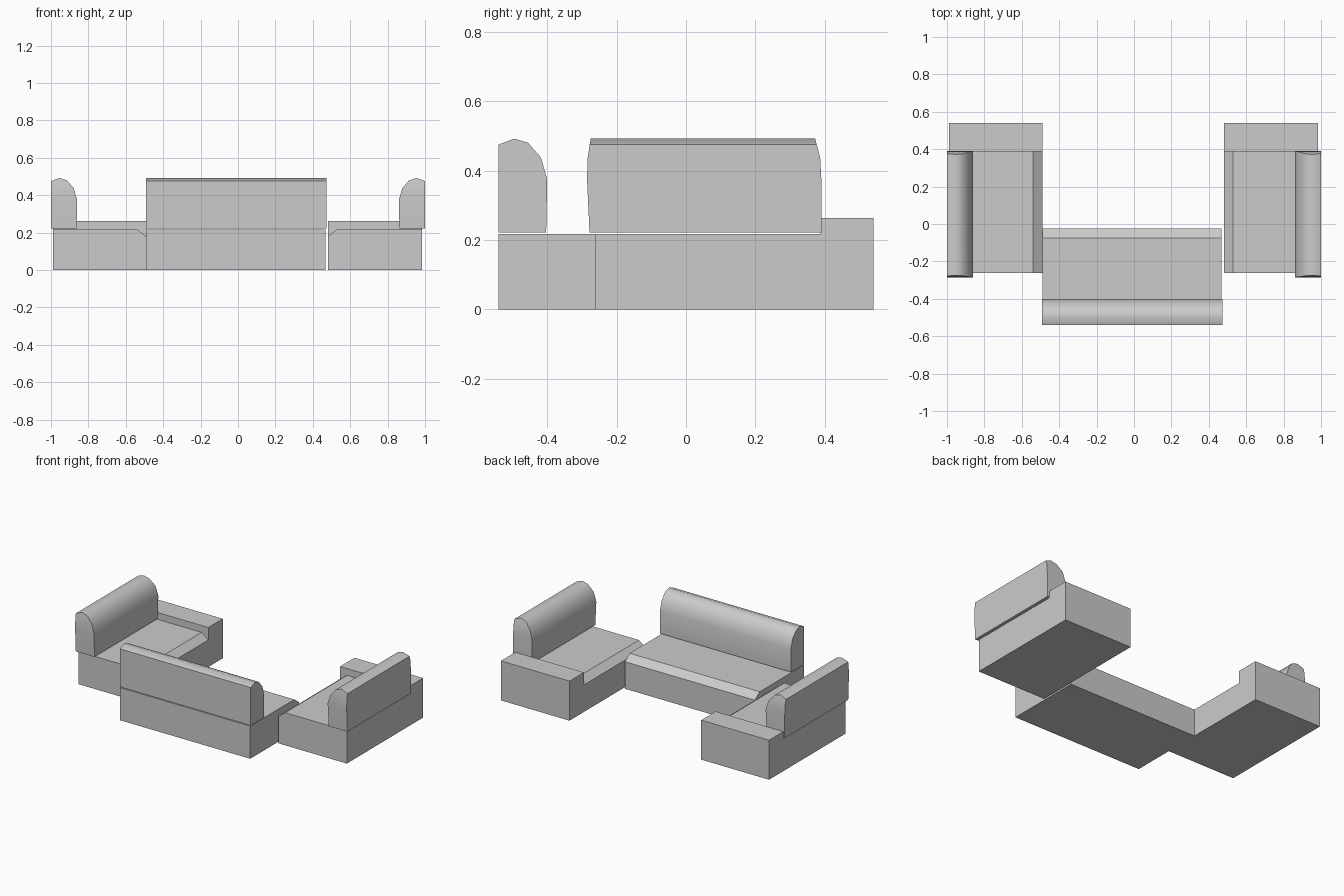
import bpy, bmesh, math

if "Cube" in bpy.data.objects:
    bpy.data.objects.remove(bpy.data.objects["Cube"])


def finish(name, bm, smooth=0):
    bmesh.ops.recalc_face_normals(bm, faces=bm.faces)
    me = bpy.data.meshes.new(name)
    bm.to_mesh(me)
    bm.free()
    ob = bpy.data.objects.new(name, me)
    bpy.context.collection.objects.link(ob)
    if smooth:
        bpy.ops.object.select_all(action='DESELECT')
        ob.select_set(True)
        bpy.context.view_layer.objects.active = ob
        bpy.ops.object.shade_smooth_by_angle(angle=math.radians(smooth))


def loft(name, place, outer, inner, apex, ends, smooth=0):
    """Sweep a (depth, z) outline along its length; ends(z) gives both end positions."""
    profile = outer + ([apex] if apex else []) + inner[::-1]
    bm = bmesh.new()
    rings = []
    for side in (0, 1):
        rings.append([bm.verts.new((*place(d, ends(z)[side]), z)) for d, z in profile])
    n, k = len(profile), len(outer)
    for i in range(n):
        j = (i + 1) % n
        bm.faces.new((rings[0][i], rings[0][j], rings[1][j], rings[1][i]))
    # end caps as rows of quads closed by a triangle
    for r in rings:
        for i in range(k - 1):
            bm.faces.new((r[i], r[i + 1], r[n - 2 - i], r[n - 1 - i]))
        if apex:
            bm.faces.new((r[k - 1], r[k], r[k + 1]))
    finish(name, bm, smooth)


def box(name, x0, x1, y0, y1, z0, z1):
    bm = bmesh.new()
    bmesh.ops.create_cube(bm, size=1)
    for v in bm.verts:
        v.co = ((x0, x1)[v.co.x > 0], (y0, y1)[v.co.y > 0], (z0, z1)[v.co.z > 0])
    finish(name, bm)


def bulge(z):
    """Side cushion ends: swelling at one end, tapered top at the other."""
    t = (z - 0.222) / 0.27
    near = -0.278 - 0.009 * min(t / 0.7, 1) + 0.012 * max(0, (t - 0.7) / 0.3)
    far = 0.39 - 0.018 * max(0, (t - 0.75) / 0.25)
    return near, far


# Shared cushion outline: flat rear, rounded top and front
BACK_OUTER = [(0, 0.222), (0, 0.375), (0, 0.437), (0, 0.475)]
BACK_INNER = [(0.137, 0.222), (0.14, 0.375), (0.122, 0.437), (0.085, 0.48)]
APEX = (0.045, 0.492)


def seat(name, place, d0, d1, ends):
    # block with a chamfered front edge
    outer = [(d0, 0), (d0, 0.18), (d0, 0.217)]
    inner = [(d1, 0), (d1, 0.18), (d1 - 0.05, 0.217)]
    loft(name, place, outer, inner, None, lambda z: ends)


# Middle sofa
mid = lambda d, l: (l, -0.54 + d)
seat("middle_seat", mid, 0.0, 0.515, (-0.49, 0.468))
loft("middle_backrest", mid, BACK_OUTER, BACK_INNER, APEX, lambda z: (-0.492, 0.472), 45)

# Side sofas with end blocks
for label, s, d0, d1 in (("left", -1, 0.01, 0.51), ("right", 1, 0.015, 0.52)):
    side = lambda d, l, s=s: (s * (1 - d), l)
    seat(label + "_seat", side, d0, d1, (-0.262, 0.388))
    loft(label + "_backrest", side, BACK_OUTER, BACK_INNER, APEX, bulge, 45)
    x0, x1 = sorted((s * (1 - d0), s * (1 - d1)))
    box(label + "_end_block", x0, x1, 0.388, 0.54, 0, 0.263)
